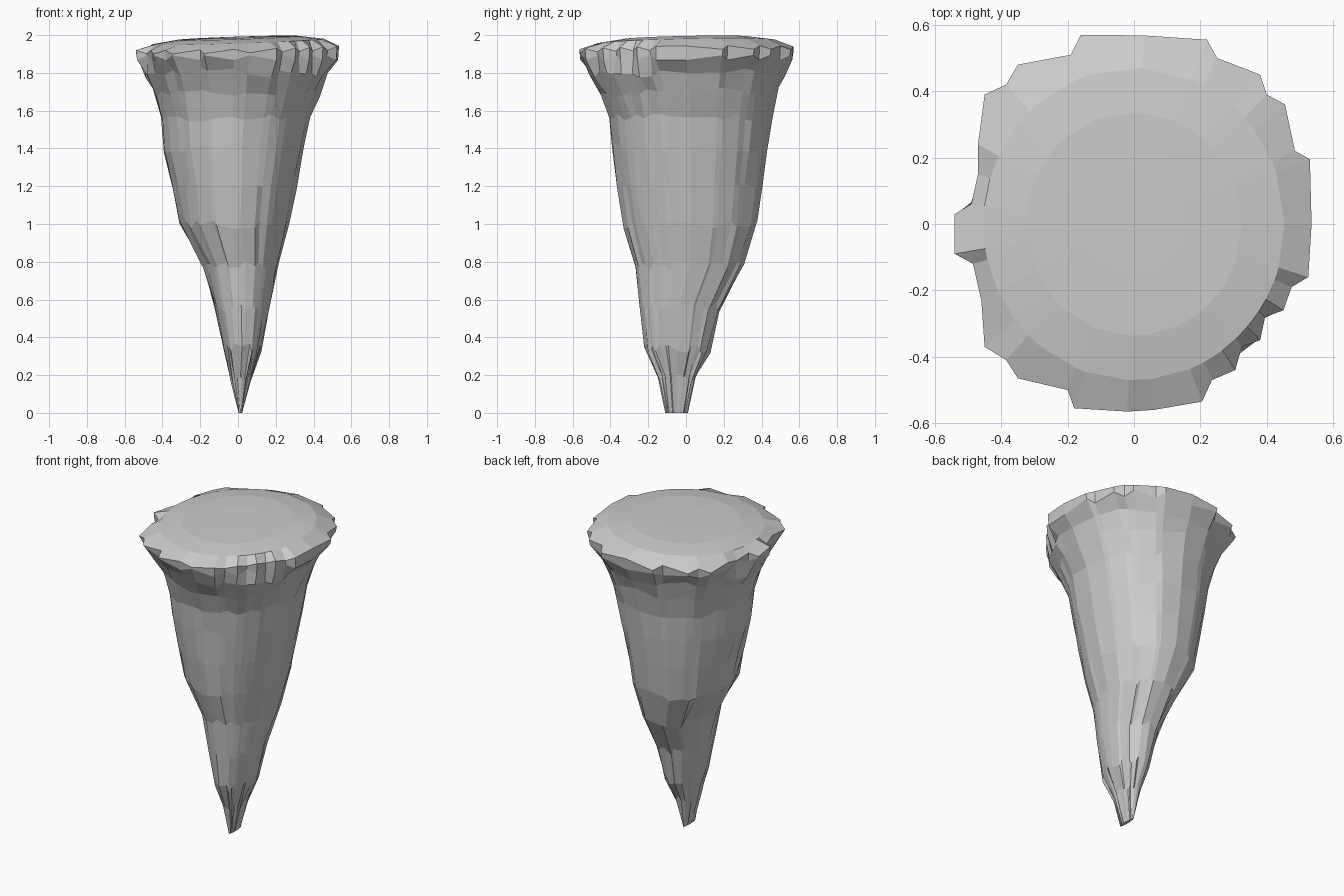
import bpy, bmesh, math, random

random.seed(4)

# Body sections: height, x min, x max, y min, y max
SECTIONS = [
    (0.00, 0.003, 0.022, -0.11, 0.01),
    (0.19, -0.04, 0.07, -0.15, 0.055),
    (0.34, -0.075, 0.125, -0.22, 0.13),
    (0.56, -0.125, 0.17, -0.245, 0.185),
    (0.78, -0.185, 0.215, -0.27, 0.31),
    (1.00, -0.31, 0.27, -0.33, 0.38),
    (1.20, -0.35, 0.31, -0.365, 0.41),
    (1.40, -0.39, 0.35, -0.39, 0.435),
    (1.56, -0.41, 0.385, -0.41, 0.455),
    (1.70, -0.45, 0.435, -0.455, 0.49),
    (1.80, -0.49, 0.48, -0.52, 0.53),
]

# Ragged stepped outline of the rim, seen from the top
RIM = [
    (.535, 0), (.53, .195), (.485, .22), (.455, .36), (.40, .39), (.38, .45),
    (.25, .50), (.22, .555), (.03, .568), (-.16, .57), (-.19, .51), (-.35, .48),
    (-.385, .42), (-.45, .39), (-.47, .24), (-.47, .15), (-.49, .06), (-.54, .03),
    (-.54, -.09), (-.485, -.12), (-.46, -.23), (-.45, -.37), (-.385, -.41),
    (-.35, -.465), (-.20, -.50), (-.18, -.555), (-.02, -.565), (.06, -.56),
    (.205, -.535), (.235, -.47), (.305, -.44), (.325, -.37), (.38, -.35),
    (.395, -.28), (.45, -.26), (.475, -.19), (.525, -.16),
]
ANGLES = [math.atan2(y / 0.567, x / 0.54) for x, y in RIM]

bm = bmesh.new()


def add_ring(points):
    return [bm.verts.new(p) for p in points]


def bridge(a, b):
    n = len(a)
    for i in range(n):
        j = (i + 1) % n
        bm.faces.new((a[i], a[j], b[j], b[i]))


rings = []
# Tapering, slightly uneven body
for k, (z, x0, x1, y0, y1) in enumerate(SECTIONS):
    cx, cy, rx, ry = (x0 + x1) / 2, (y0 + y1) / 2, (x1 - x0) / 2, (y1 - y0) / 2
    pts = []
    for a in ANGLES:
        s = 1 + random.uniform(-0.015, 0.01)
        dz = random.uniform(-0.025, 0.025) if k else 0
        pts.append((cx + rx * s * math.cos(a), cy + ry * s * math.sin(a), z + dz))
    rings.append(add_ring(pts))

# Faceted rim: zigzag lower and upper edges
rings.append(add_ring([(x * .99, y * .99, 1.868 + .025 * (i % 2))
                       for i, (x, y) in enumerate(RIM)]))
rings.append(add_ring([(x, y, 1.932 - .02 * (i % 2) + .02 * x + .012 * y)
                       for i, (x, y) in enumerate(RIM)]))

# Gently domed top
for scale, z in ((.84, 1.966), (.6, 1.985), (.3, 1.988)):
    rings.append(add_ring([(.54 * scale * math.cos(a), .56 * scale * math.sin(a),
                            z + .018 * scale * math.cos(a) + .012 * scale * math.sin(a))
                           for a in ANGLES]))

for a, b in zip(rings, rings[1:]):
    bridge(a, b)
bm.faces.new(list(reversed(rings[0])))
bm.faces.new(rings[-1])
bmesh.ops.recalc_face_normals(bm, faces=bm.faces)

mesh = bpy.data.meshes.new("stone_spike")
bm.to_mesh(mesh)
bm.free()
bpy.context.collection.objects.link(bpy.data.objects.new("stone_spike", mesh))
